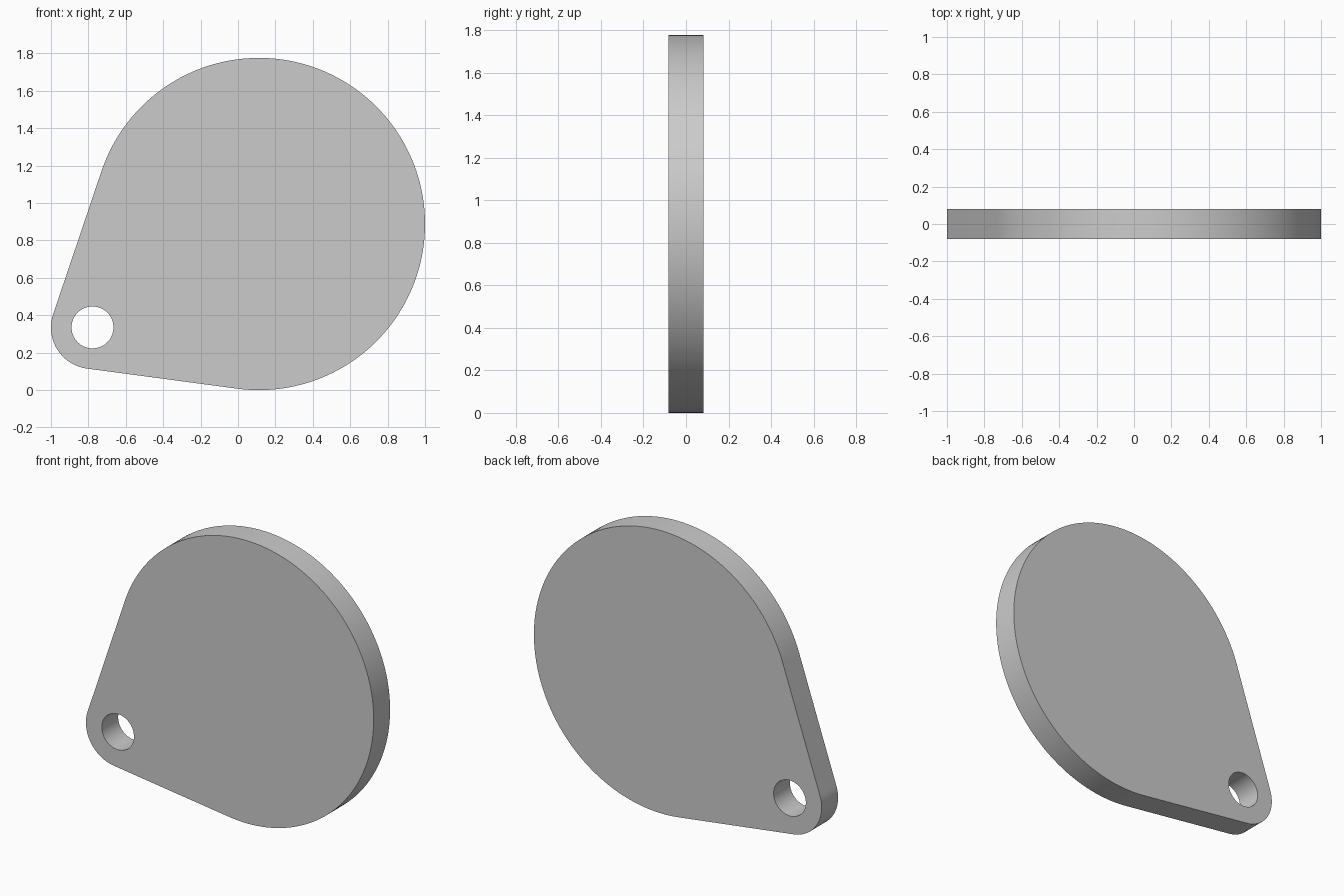
import bpy, bmesh
from math import sin, cos, asin, atan2, hypot, pi, radians

if "Cube" in bpy.data.objects:
    bpy.data.objects.remove(bpy.data.objects["Cube"])

BIG = (0.112, 0.888, 0.888)      # x, z, radius of the round body
SMALL = (-0.778, 0.335, 0.222)   # rounded lug around the hole
HOLE_R = 0.112
HALF = 0.0815                    # half thickness


def arc(x, z, r, a0, a1, n):
    return [(x + r * cos(a0 + (a1 - a0) * i / n), z + r * sin(a0 + (a1 - a0) * i / n))
            for i in range(n + 1)]


# Teardrop outline: two arcs joined by their outer tangents
dx, dz = BIG[0] - SMALL[0], BIG[1] - SMALL[1]
axis = atan2(dz, dx)
half_angle = pi / 2 + asin((BIG[2] - SMALL[2]) / hypot(dx, dz))
lo, hi = axis - half_angle, axis + half_angle
outline = arc(*BIG, lo, hi, 120) + arc(*SMALL, hi, lo + 2 * pi, 32)
hole = arc(SMALL[0], SMALL[1], HOLE_R, 0, 2 * pi, 64)[:-1]

# Fill the outline around the hole, then extrude to the plate thickness
bm = bmesh.new()
edges = []
for loop in (outline, hole):
    vs = [bm.verts.new((x, -HALF, z)) for x, z in loop]
    edges += [bm.edges.new((vs[i - 1], vs[i])) for i in range(len(vs))]
bmesh.ops.triangle_fill(bm, edges=edges, use_beauty=True, use_dissolve=False)
ext = bmesh.ops.extrude_face_region(bm, geom=bm.faces[:], use_keep_orig=True)
bmesh.ops.translate(bm, vec=(0, 2 * HALF, 0),
                    verts=[g for g in ext["geom"] if isinstance(g, bmesh.types.BMVert)])
bmesh.ops.recalc_face_normals(bm, faces=bm.faces[:])

mesh = bpy.data.meshes.new("teardrop_plate")
bm.to_mesh(mesh)
bm.free()
plate = bpy.data.objects.new("teardrop_plate", mesh)
bpy.context.collection.objects.link(plate)

# Smooth rims with crisp face edges
bpy.context.view_layer.objects.active = plate
plate.select_set(True)
bpy.ops.object.shade_smooth_by_angle(angle=radians(30))
